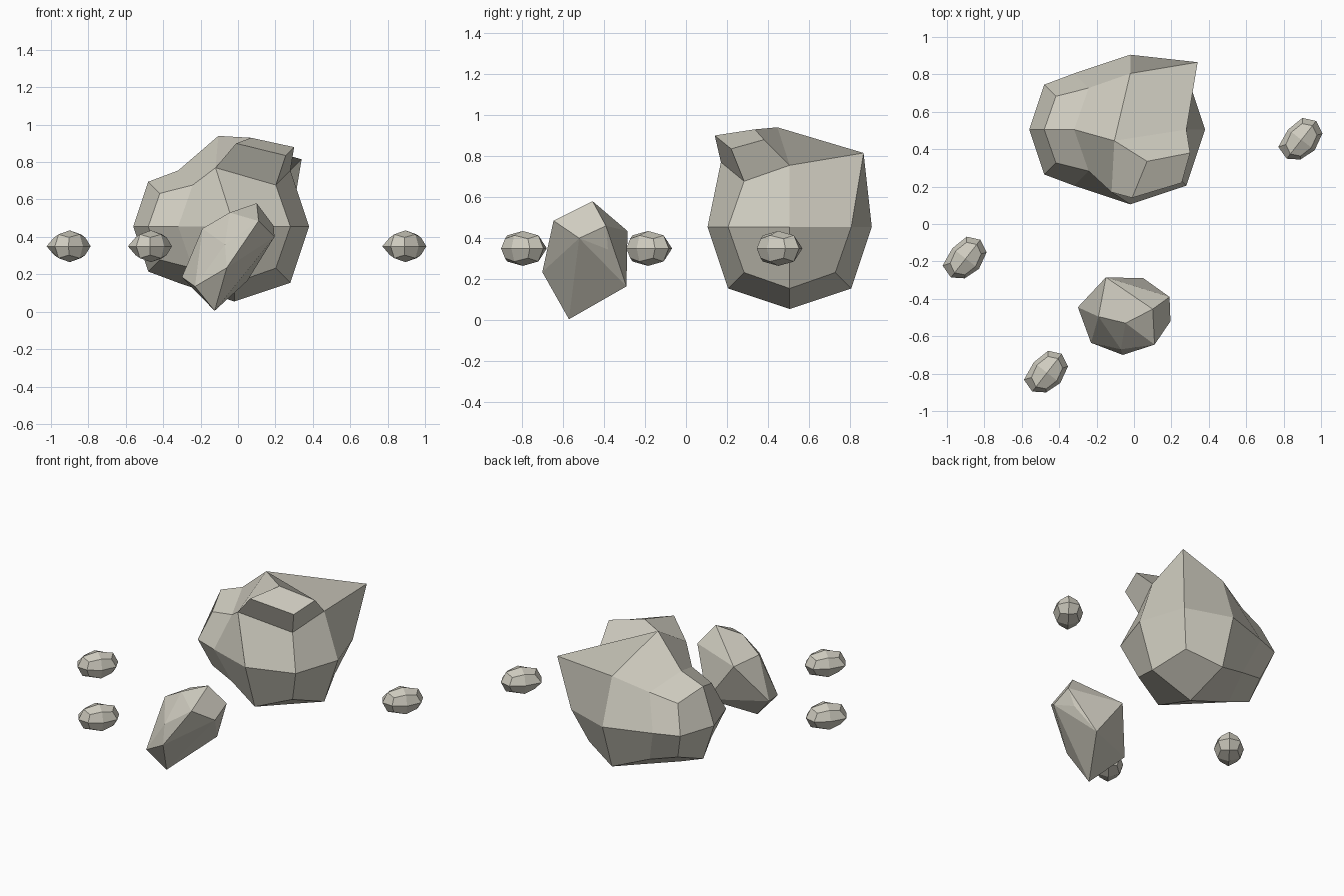
import bpy
import bmesh
from math import radians
from mathutils import Vector, Matrix

cube = bpy.data.objects.get("Cube")
if cube:
    bpy.data.objects.remove(cube, do_unlink=True)

# Single stone colour
STONE = (0.62, 0.60, 0.52, 1.0)
stone = bpy.data.materials.new("pale stone")
stone.use_nodes = True
stone.diffuse_color = STONE
stone.node_tree.nodes["Principled BSDF"].inputs["Base Color"].default_value = STONE


def rounded_cube():
    """Cube with each face split in four and rounded off; verts keyed by grid place."""
    bm = bmesh.new()
    bmesh.ops.create_cube(bm, size=2)
    bmesh.ops.subdivide_edges(bm, edges=bm.edges[:], cuts=1, use_grid_fill=True)
    grid = {}
    for v in bm.verts:
        key = tuple(round(c) for c in v.co)
        grid[key] = v
        v.co = Vector(key) * {1: 1.0, 2: 0.75, 3: 5 / 9}[sum(map(abs, key))]
    return bm, grid


def finish(bm, name):
    bmesh.ops.recalc_face_normals(bm, faces=bm.faces[:])
    mesh = bpy.data.meshes.new(name)
    bm.to_mesh(mesh)
    bm.free()
    mesh.materials.append(stone)
    obj = bpy.data.objects.new(name, mesh)
    bpy.context.collection.objects.link(obj)
    return obj


# Large boulder: rounded block
bm, grid = rounded_cube()
centre = Vector((-0.02, 0.505, 0.455))
for v in bm.verts:
    v.co = v.co * 0.4 + centre

# Shoulder pulled out of the -x side
side = [f for f in bm.faces if all(v in [grid[k] for k in grid if k[0] == -1] for v in f.verts)]
bump_base = [grid[k] for k in ((0, 0, 1), (1, 0, 1), (1, -1, 1), (0, -1, 1))]
spike = grid[(1, 1, 1)]
new = bmesh.ops.extrude_face_region(bm, geom=side)["geom"]
for v in new:
    if isinstance(v, bmesh.types.BMVert):
        v.co = centre + (v.co - centre) * 0.8 + Vector((-0.22, 0, 0))
leftover = [f for f in side if f.is_valid]
if leftover:
    bmesh.ops.delete(bm, geom=leftover, context='FACES')

# Peak, brow and spike moved out of the round shape
bump_base[0].co = (-0.105, 0.445, 0.94)
bump_base[3].co = (-0.12, 0.17, 0.77)
spike.co = (0.34, 0.865, 0.815)

# Raised ledge on the top front quarter
ledge = [bm.verts.new(p) for p in ((0.07, 0.335, 0.93), (0.3, 0.38, 0.88),
                                   (0.255, 0.22, 0.835), (-0.01, 0.14, 0.9))]
old = next(f for f in bm.faces if set(f.verts) == set(bump_base))
bm.faces.remove(old)
for i in range(4):
    j = (i + 1) % 4
    bm.faces.new((bump_base[i], bump_base[j], ledge[j], ledge[i]))
bm.faces.new(ledge)
finish(bm, "large_boulder")

# Leaning rock: faceted shell around its corner points
corners = [
    (0.1, -0.455, 0.58), (0.19, -0.39, 0.46), (0.195, -0.52, 0.4),
    (0.11, -0.645, 0.485), (-0.045, -0.53, 0.53), (-0.19, -0.495, 0.445),
    (-0.15, -0.285, 0.435), (0.05, -0.29, 0.165), (0.15, -0.38, 0.345),
    (-0.06, -0.7, 0.235), (-0.07, -0.67, 0.36), (-0.23, -0.635, 0.135),
    (-0.3, -0.445, 0.185), (-0.125, -0.57, 0.005), (0.0, -0.44, 0.135),
]
bm = bmesh.new()
for p in corners:
    bm.verts.new(p)
hull = bmesh.ops.convex_hull(bm, input=bm.verts[:])
inside = [g for g in hull["geom_interior"] if isinstance(g, bmesh.types.BMVert)]
bmesh.ops.delete(bm, geom=inside, context='VERTS')
bmesh.ops.dissolve_limit(bm, angle_limit=radians(8), verts=bm.verts[:], edges=bm.edges[:])
finish(bm, "leaning_rock")

# Three matching pebbles, stretched along a diagonal
turn = Matrix.Rotation(radians(52), 4, 'Z')
stretch = Matrix.Diagonal((0.128, 0.09, 0.085, 1))
spots = {"pebble_west": (-0.9, -0.185), "pebble_front": (-0.465, -0.795),
         "pebble_east": (0.895, 0.45)}
for name, (x, y) in spots.items():
    bm, grid = rounded_cube()
    grid[(-1, -1, 0)].co *= 0.9
    grid[(-1, 1, 0)].co *= 1.1
    bm.transform(Matrix.Translation((x, y, 0.35)) @ turn @ stretch)
    finish(bm, name)
